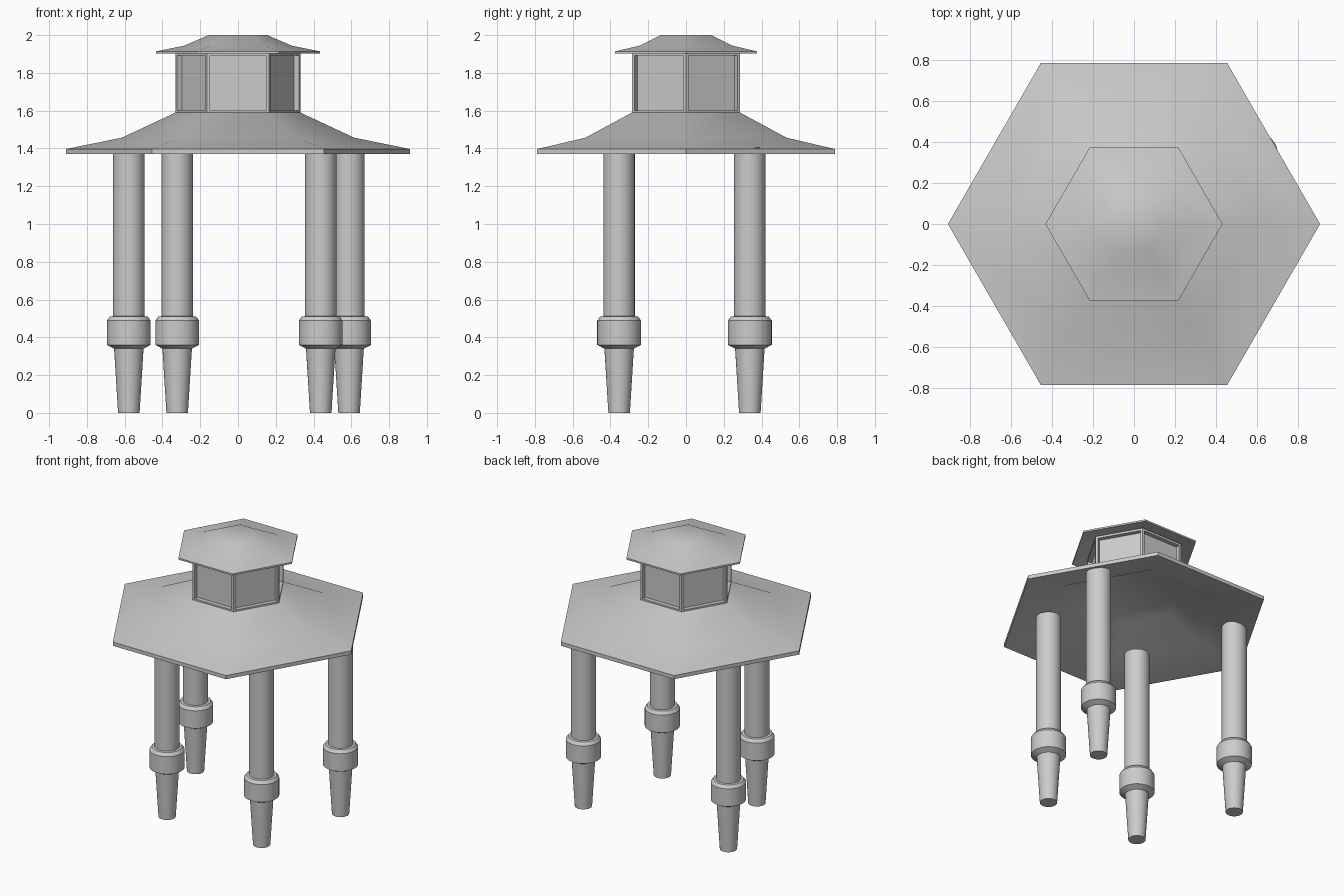
import bpy, bmesh
from math import cos, sin, tau, radians

if "Cube" in bpy.data.objects:
    bpy.data.objects.remove(bpy.data.objects["Cube"])


def lathe(name, profile, sides, centre=(0, 0), angle=30):
    """Closed solid from (radius, height) rings with the given number of sides."""
    bm = bmesh.new()
    rings = [[bm.verts.new((centre[0] + r * cos(tau * i / sides),
                            centre[1] + r * sin(tau * i / sides), z))
              for i in range(sides)] for r, z in profile]
    for a, b in zip(rings, rings[1:]):
        for i in range(sides):
            j = (i + 1) % sides
            bm.faces.new((a[i], a[j], b[j], b[i]))
    bm.faces.new(rings[0][::-1])
    bm.faces.new(rings[-1])
    bmesh.ops.recalc_face_normals(bm, faces=bm.faces)
    mesh = bpy.data.meshes.new(name)
    bm.to_mesh(mesh)
    bm.free()
    ob = bpy.data.objects.new(name, mesh)
    bpy.context.collection.objects.link(ob)
    bpy.ops.object.select_all(action='DESELECT')
    ob.select_set(True)
    bpy.context.view_layer.objects.active = ob
    bpy.ops.object.shade_smooth_by_angle(angle=radians(angle))
    return ob


# Hollow hexagonal roofs: underside first, then around the rim and up the slope
lathe("main_roof", [(0.31, 1.56), (0.61, 1.428), (0.91, 1.37), (0.91, 1.397),
                    (0.615, 1.457), (0.33, 1.59)], 6)
lathe("top_roof", [(0.15, 1.985), (0.285, 1.93), (0.433, 1.902), (0.433, 1.914),
                   (0.285, 1.944), (0.155, 2.0)], 6)

# Six-sided lantern with a recessed pane in every wall
lantern = lathe("lantern_room", [(0.33, 1.585), (0.33, 1.908)], 6)
bm = bmesh.new()
bm.from_mesh(lantern.data)
walls = [f for f in bm.faces if abs(f.normal.z) < 0.5]
bmesh.ops.inset_individual(bm, faces=walls, thickness=0.023)
panes = bmesh.ops.extrude_discrete_faces(bm, faces=walls)["faces"]
for f in panes:
    bmesh.ops.translate(bm, verts=f.verts, vec=f.normal * -0.03)
for f in bm.faces:
    f.smooth = False
bm.to_mesh(lantern.data)
bm.free()

# Four posts with tapered feet and collars
post = [(0.057, 0), (0.078, 0.34), (0.116, 0.36), (0.116, 0.488), (0.1, 0.51),
        (0.083, 0.512), (0.083, 1.405)]
for name, x, y in [("front_left_post", -0.322, -0.354), ("front_right_post", 0.438, -0.354),
                   ("back_left_post", -0.578, 0.338), ("back_right_post", 0.588, 0.338)]:
    lathe(name, post, 32, (x, y))
